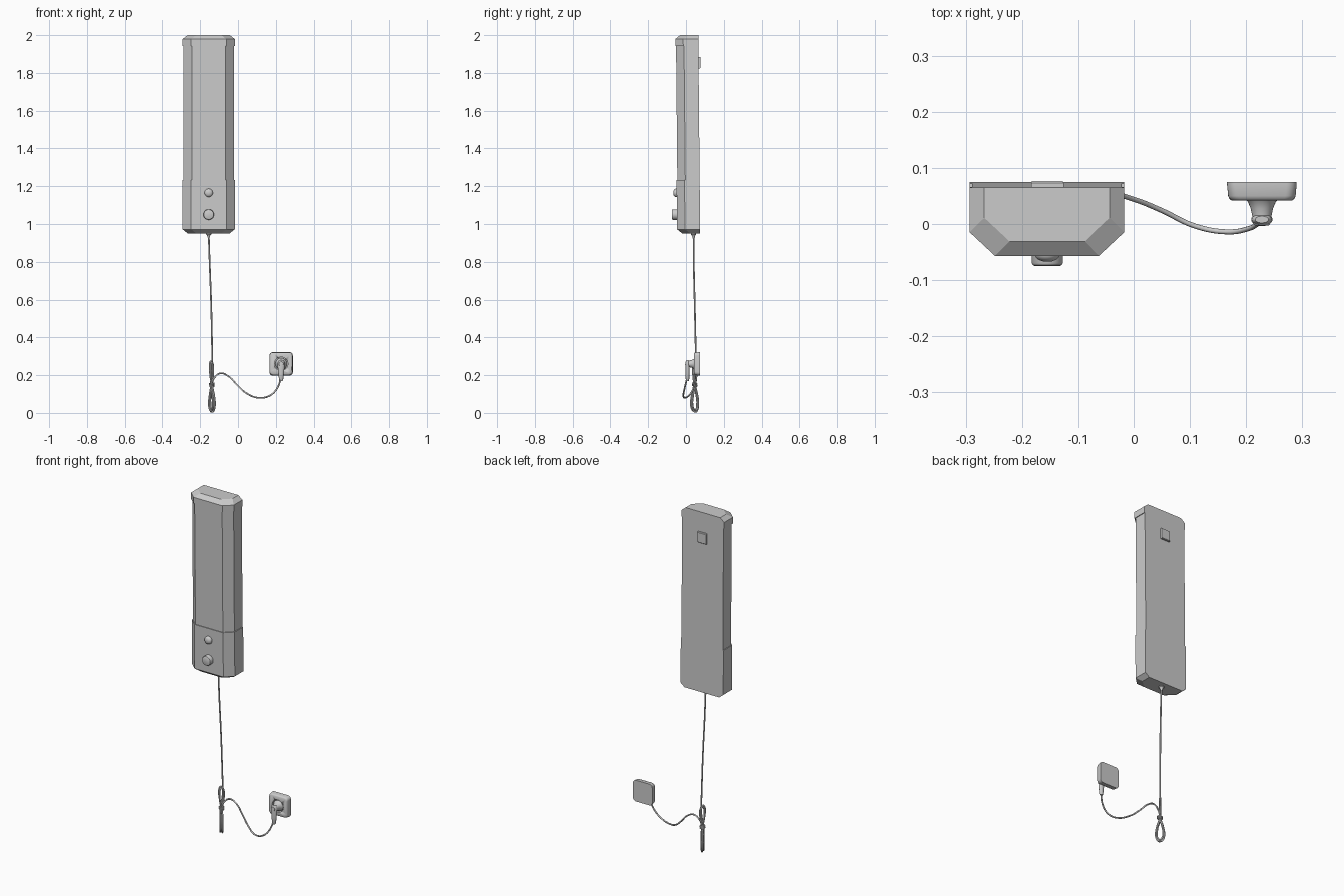
import bpy, bmesh, math
from mathutils import Vector

if "Cube" in bpy.data.objects:
    bpy.data.objects.remove(bpy.data.objects["Cube"])

CX = -0.155          # heater body axis
SX, SZ = 0.228, 0.26  # wall socket centre


def lean(z):
    return (2.0 - z) * 0.0095


def loft(name, rings, smooth=False):
    bm = bmesh.new()
    loops = [[bm.verts.new(p) for p in r] for r in rings]
    n = len(loops[0])
    for a, b in zip(loops, loops[1:]):
        for i in range(n):
            j = (i + 1) % n
            bm.faces.new((a[i], a[j], b[j], b[i]))
    bm.faces.new(loops[0])
    bm.faces.new(loops[-1])
    bmesh.ops.recalc_face_normals(bm, faces=bm.faces)
    me = bpy.data.meshes.new(name)
    bm.to_mesh(me)
    bm.free()
    ob = bpy.data.objects.new(name, me)
    bpy.context.collection.objects.link(ob)
    if smooth:
        bpy.ops.object.select_all(action='DESELECT')
        bpy.context.view_layer.objects.active = ob
        ob.select_set(True)
        bpy.ops.object.shade_smooth_by_angle(angle=math.radians(35))
    return ob


def body_ring(z, d):
    # six-sided section with a flat back, front and sides inset by d
    half = [(0.138 - d, 0.065), (0.138 - d, -0.015 + d), (0.093 - d, -0.057 + d)]
    pts = half + [(-x, y) for x, y in reversed(half)]
    return [(CX + x, y + lean(z), z) for x, y in pts]


def lathe_y(name, x, z, profile, n=32):
    # round part turned about an axis along y; profile holds (radius, y)
    return loft(name, [[(x + r * math.cos(2 * math.pi * i / n), y,
                         z + r * math.sin(2 * math.pi * i / n)) for i in range(n)]
                       for r, y in profile], True)


def rounded_square(h, y, c=0.018, n=6):
    pts = []
    for k in range(4):
        q = k * math.pi / 2
        ox = (h - c) * (1 if k in (0, 3) else -1)
        oz = (h - c) * (1 if k in (0, 1) else -1)
        for i in range(n + 1):
            a = q + i * math.pi / 2 / n
            pts.append((SX + ox + c * math.cos(a), y, SZ + oz + c * math.sin(a)))
    return pts


def tube(name, pts, r):
    cu = bpy.data.curves.new(name, 'CURVE')
    cu.dimensions = '3D'
    cu.bevel_depth = r
    cu.bevel_resolution = 2
    cu.resolution_u = 6
    cu.use_fill_caps = True
    sp = cu.splines.new('BEZIER')
    sp.bezier_points.add(len(pts) - 1)
    for bp, p in zip(sp.bezier_points, pts):
        bp.co = p
        bp.handle_left_type = bp.handle_right_type = 'AUTO'
    ob = bpy.data.objects.new(name, cu)
    bpy.context.collection.objects.link(ob)
    bpy.ops.object.select_all(action='DESELECT')
    bpy.context.view_layer.objects.active = ob
    ob.select_set(True)
    bpy.ops.object.convert(target='MESH')
    return bpy.context.object


# Casing: lower cover, main shell, top cap
loft("lower_cover", [body_ring(0.951, 0.026), body_ring(0.972, 0), body_ring(1.232, 0)])
loft("main_shell", [body_ring(1.20, 0.004), body_ring(1.96, 0.004)])
loft("top_cap", [body_ring(1.942, 0), body_ring(1.979, 0), body_ring(2.0, 0.026)])

# Front controls
f = -0.057 + lean(1.05)
lathe_y("control_knob", CX, 1.05, [(0.028, f + 0.01), (0.028, f - 0.021), (0.026, f - 0.025), (0.022, f - 0.027)])
f = -0.057 + lean(1.165)
lathe_y("indicator_lamp", CX, 1.165, [(0.022, f + 0.01), (0.022, f - 0.006), (0.020, f - 0.011),
                                      (0.015, f - 0.015), (0.008, f - 0.0175), (0.002, f - 0.018)])

# Wall bracket on the back
loft("wall_bracket", [[(CX + s * w, y, z) for s, z in
                       ((-1, 1.823 + e), (1, 1.823 + e), (1, 1.885 - e), (-1, 1.885 - e))]
                      for w, y, e in ((0.029, 0.055, 0), (0.029, 0.073, 0), (0.027, 0.077, 0.003))])

# Cable gland under the casing
loft("cable_gland", [[(CX + r * math.cos(i * math.pi / 8), 0.04 + r * math.sin(i * math.pi / 8), z)
                      for i in range(16)]
                     for r, z in ((0.014, 0.955), (0.014, 0.945), (0.008, 0.938), (0.006, 0.928))], True)

# Power cable: drop, coiled slack, then swing to the plug
path = [(CX, 0.04, 0.95), (-0.150, 0.041, 0.8), (-0.142, 0.046, 0.58), (-0.138, 0.05, 0.40), (-0.136, 0.052, 0.28)]
BX, BY, BZ = -0.140, 0.046, 0.148
for i in range(0, 41):
    t = i / 8 * math.pi
    k = i / 40
    s = math.sin(t)
    amp = (0.1435 - 0.012 * (1 - k)) if s > 0 else (0.132 - 0.02 * k)
    w = math.sin(2 * t)
    wy = 0.016 if s > 0 else 0.009
    wx = (0.006 + 0.010 * k) if s > 0 else 0.009 - 0.004 * k
    side = 1 if s > 0 else -1
    path.append((BX + wx * w * side + 0.004 * math.cos(t / 2),
                 BY - wy * w + 0.004 * math.sin(t / 2 + 1), BZ - amp * s))
path += [(-0.126, 0.052, 0.185), (-0.092, 0.056, 0.210), (-0.05, 0.056, 0.194), (0.0, 0.044, 0.143),
         (0.05, 0.024, 0.101), (0.11, -0.004, 0.080), (0.165, -0.014, 0.090),
         (0.205, -0.008, 0.127), (0.226, 0.004, 0.178)]
cable = tube("power_cable", path, 0.0045)
bpy.ops.object.shade_smooth()

# Tie around the coil
tube("cable_tie", [(BX + 0.001 + 0.012 * math.cos(i * math.pi / 4), BY + 0.012 * math.sin(i * math.pi / 4),
                    BZ - 0.008 + 0.0008 * i) for i in range(25)], 0.003)
bpy.ops.object.shade_smooth()

# Wall socket with a round recess
socket = loft("wall_socket", [rounded_square(0.062, 0.075), rounded_square(0.062, 0.071),
                              rounded_square(0.060, 0.050), rounded_square(0.058, 0.045),
                              rounded_square(0.054, 0.042)], True)
cutter = lathe_y("socket_cutter", SX, SZ, [(0.036, 0.03), (0.036, 0.060)])
cutter.hide_render = True
cutter.hide_set(True)
mod = socket.modifiers.new("recess", 'BOOLEAN')
mod.object = cutter
mod.solver = 'EXACT'

# Plug: round base, neck and angled grip
lathe_y("plug_base", SX, SZ, [(0.031, 0.062), (0.031, 0.046), (0.025, 0.040), (0.020, 0.028),
                              (0.017, 0.014), (0.016, 0.002), (0.012, -0.003)])
loft("plug_grip", [[(SX + hx * math.cos(i * math.pi / 12), 0.008 + hy * math.sin(i * math.pi / 12), z)
                    for i in range(24)]
                   for hx, hy, z in ((0.012, 0.006, 0.279), (0.017, 0.010, 0.272), (0.019, 0.012, 0.255),
                                     (0.015, 0.011, 0.21), (0.011, 0.009, 0.175), (0.008, 0.007, 0.169))], True)
